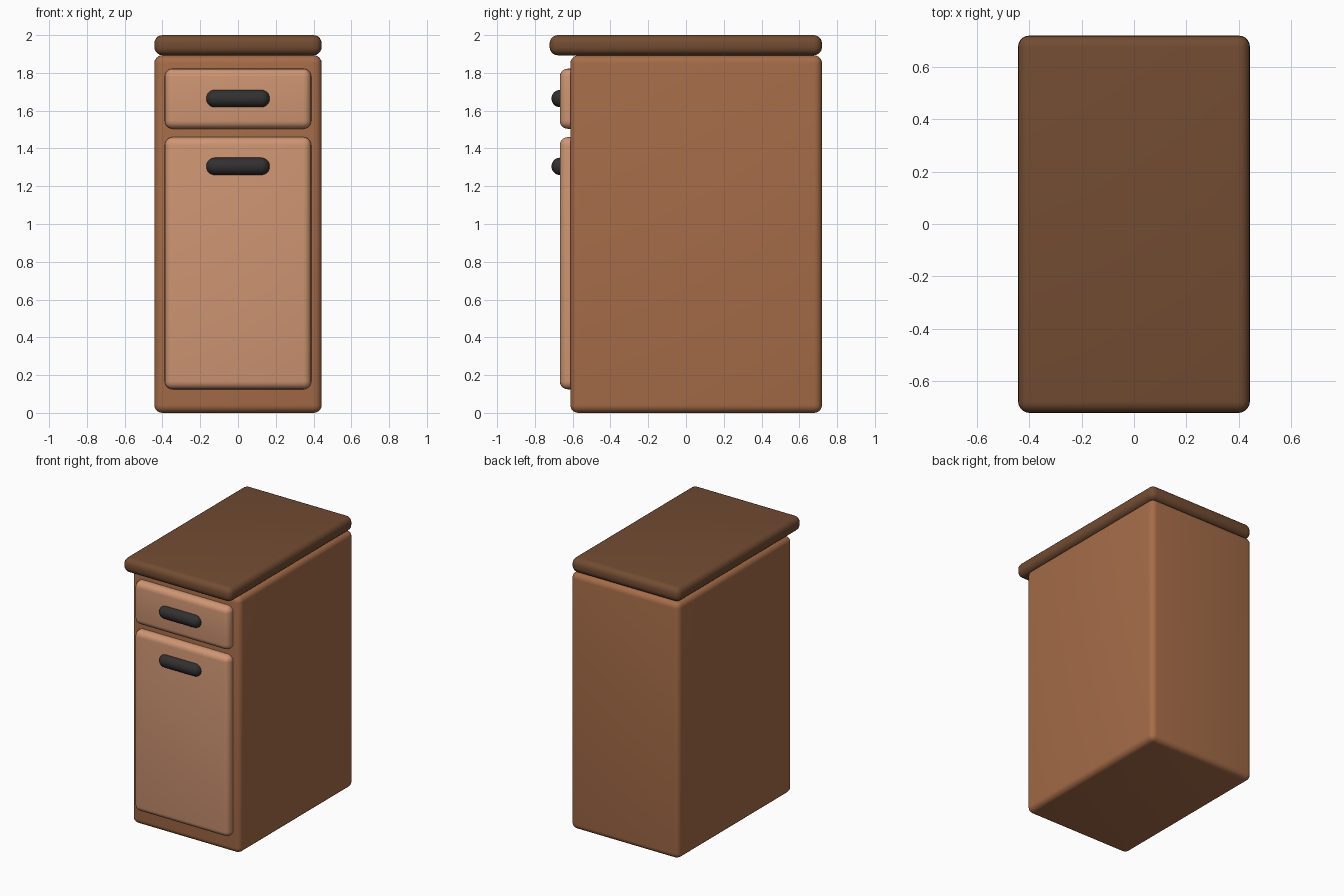
import bpy

if "Cube" in bpy.data.objects:
    bpy.data.objects.remove(bpy.data.objects["Cube"])


def material(name, rgb):
    mat = bpy.data.materials.new(name)
    mat.diffuse_color = (*rgb, 1.0)
    mat.use_nodes = True
    mat.node_tree.nodes["Principled BSDF"].inputs["Base Color"].default_value = mat.diffuse_color
    return mat


def rounded_box(name, lo, hi, radius, mat, segments=5):
    """Box between two corners with rounded edges and smooth shading."""
    centre = [(a + b) / 2 for a, b in zip(lo, hi)]
    bpy.ops.mesh.primitive_cube_add(size=1, location=centre)
    ob = bpy.context.object
    ob.name = name
    ob.scale = [b - a for a, b in zip(lo, hi)]
    bpy.ops.object.transform_apply(location=False, rotation=False, scale=True)
    ob.data.materials.append(mat)
    bevel = ob.modifiers.new("rounding", 'BEVEL')
    bevel.width = radius
    bevel.segments = segments
    bpy.ops.object.modifier_apply(modifier=bevel.name)
    bpy.ops.object.shade_smooth_by_angle(angle=0.7)
    return ob


wood = material("wood", (0.38, 0.15, 0.065))
light_wood = material("light_wood", (0.62, 0.30, 0.17))
dark_wood = material("dark_wood", (0.17, 0.072, 0.032))
black = material("black_handle", (0.03, 0.03, 0.03))

# Carcass and overhanging worktop
rounded_box("cabinet_body", (-0.443, -0.612, 0.005), (0.443, 0.72, 1.893), 0.042, wood)
rounded_box("worktop", (-0.443, -0.722, 1.893), (0.443, 0.72, 2.0), 0.044, dark_wood)
bpy.data.objects["cabinet_body"].location.z -= 0.0025
bpy.data.objects["cabinet_body"].scale.z = 1.893 / 1.888

# Drawer front and door, each with a half-sunk pill handle
for name, z0, z1, handle_z in (("drawer", 1.504, 1.822, 1.664),
                               ("door", 0.125, 1.46, 1.305)):
    rounded_box(name + "_front", (-0.388, -0.668, z0), (0.388, -0.557, z1),
                0.042, light_wood)
    rounded_box(name + "_handle", (-0.168, -0.712, handle_z - 0.046),
                (0.168, -0.62, handle_z + 0.046), 0.0455, black, 8)
